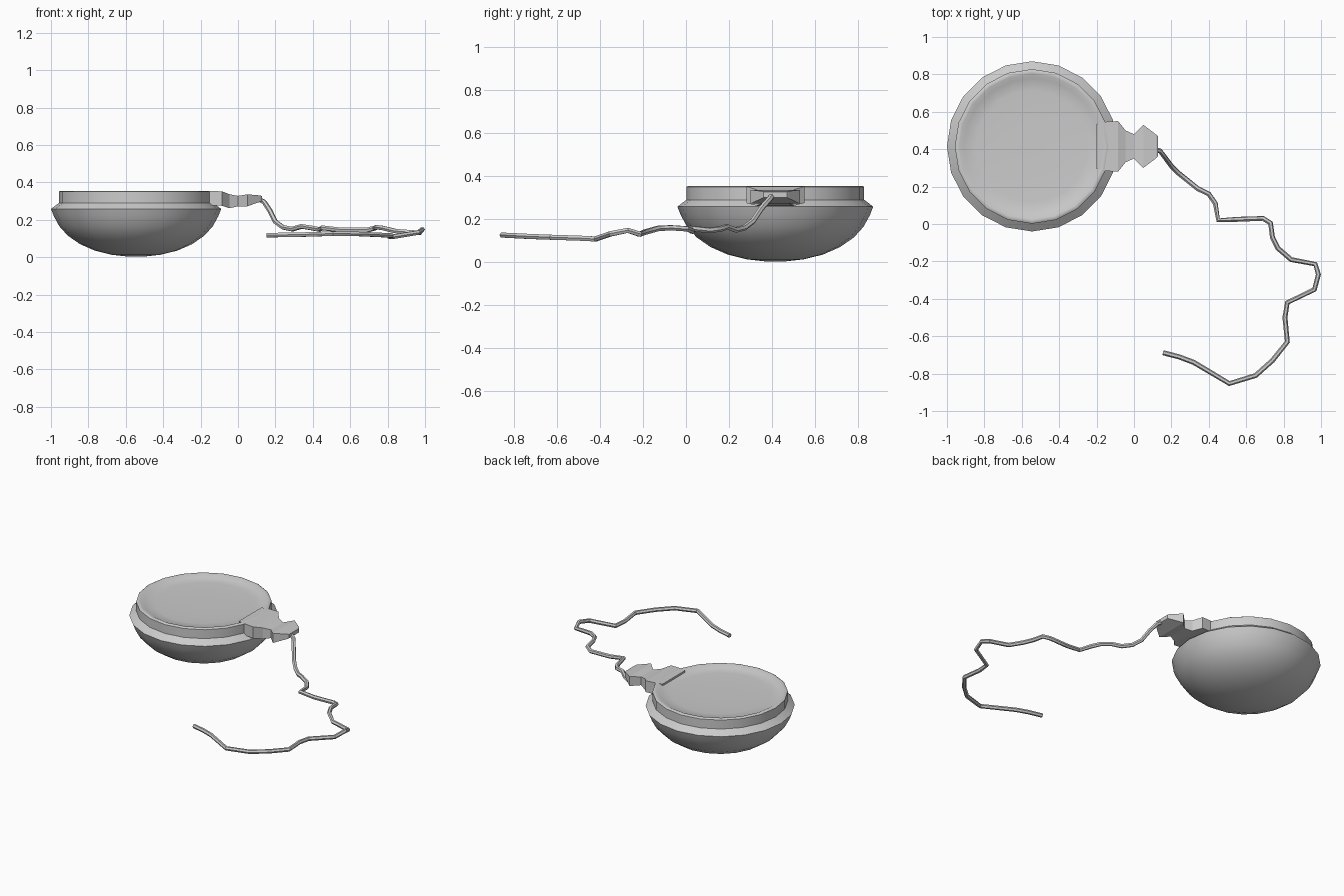
import bpy, bmesh
from math import sin, cos, pi

if "Cube" in bpy.data.objects:
    bpy.data.objects.remove(bpy.data.objects["Cube"])


def mesh_object(name, rings, closed_ends=True):
    """Bridge a list of equal-length vertex rings into a solid."""
    bm = bmesh.new()
    loops = [[bm.verts.new(p) for p in ring] for ring in rings]
    n = len(loops[0])
    for a, b in zip(loops, loops[1:]):
        for i in range(n):
            j = (i + 1) % n
            bm.faces.new((a[i], a[j], b[j], b[i]))
    if closed_ends:
        bm.faces.new(loops[0])
        bm.faces.new(loops[-1])
    bmesh.ops.recalc_face_normals(bm, faces=bm.faces)
    me = bpy.data.meshes.new(name)
    bm.to_mesh(me)
    bm.free()
    ob = bpy.data.objects.new(name, me)
    bpy.context.collection.objects.link(ob)
    return ob


def smooth(ob, angle):
    bpy.ops.object.select_all(action='DESELECT')
    ob.select_set(True)
    bpy.context.view_layer.objects.active = ob
    bpy.ops.object.shade_smooth_by_angle(angle=angle)


def lathe(name, profile, cx, cy, sides=20):
    rings = [[(cx + r * cos(2 * pi * i / sides), cy + r * sin(2 * pi * i / sides), z)
              for i in range(sides)] for r, z in profile]
    ob = mesh_object(name, rings)
    smooth(ob, 0.7)
    return ob


CX, CY = -0.545, 0.415

# Rounded bowl with sloping shoulder, upright band and shallow dished top
lathe("round_body", [
    (0.04, 0.003), (0.13, 0.013), (0.22, 0.035), (0.30, 0.070), (0.365, 0.115),
    (0.41, 0.165), (0.44, 0.220), (0.455, 0.258), (0.413, 0.290), (0.413, 0.350),
    (0.405, 0.355), (0.390, 0.355), (0.365, 0.342), (0.30, 0.338),
    (0.18, 0.334), (0.05, 0.334)], CX, CY)

# Faceted clasp: (x, half width, bottom, top)
sections = [(-0.20, 0.12, 0.28, 0.354), (-0.145, 0.132, 0.277, 0.354),
            (-0.085, 0.135, 0.275, 0.352), (-0.045, 0.085, 0.262, 0.336),
            (0.0, 0.065, 0.272, 0.328), (0.05, 0.115, 0.272, 0.336),
            (0.12, 0.062, 0.297, 0.330), (0.127, 0.055, 0.300, 0.326)]
mesh_object("clasp", [[(x, CY - w, lo), (x, CY + w, lo), (x, CY + w, hi), (x, CY - w, hi)]
                      for x, w, lo, hi in sections])

# Loose cord lying in a wandering loop
path = [(0.11, 0.40, 0.31), (0.14, 0.39, 0.295), (0.17, 0.35, 0.25), (0.20, 0.31, 0.19),
        (0.24, 0.27, 0.16), (0.29, 0.23, 0.15), (0.34, 0.19, 0.165), (0.40, 0.16, 0.155),
        (0.435, 0.11, 0.148), (0.45, 0.02, 0.157), (0.55, 0.025, 0.145), (0.69, 0.03, 0.145),
        (0.73, 0.005, 0.155), (0.74, -0.07, 0.16), (0.77, -0.13, 0.157),
        (0.84, -0.19, 0.14), (0.97, -0.215, 0.13), (0.986, -0.27, 0.148),
        (0.965, -0.35, 0.132), (0.82, -0.42, 0.108), (0.807, -0.50, 0.112),
        (0.82, -0.63, 0.116), (0.74, -0.73, 0.12), (0.65, -0.81, 0.124),
        (0.51, -0.853, 0.126), (0.32, -0.74, 0.12), (0.24, -0.71, 0.119),
        (0.155, -0.688, 0.118)]
cu = bpy.data.curves.new("cord", 'CURVE')
cu.dimensions = '3D'
cu.bevel_depth = 0.0135
cu.bevel_resolution = 1
cu.use_fill_caps = True
sp = cu.splines.new('POLY')
sp.points.add(len(path) - 1)
for pt, co in zip(sp.points, path):
    pt.co = (*co, 1)
cord = bpy.data.objects.new("cord", cu)
bpy.context.collection.objects.link(cord)
bpy.ops.object.select_all(action='DESELECT')
cord.select_set(True)
bpy.context.view_layer.objects.active = cord
bpy.ops.object.convert(target='MESH')
smooth(bpy.context.object, 0.6)
